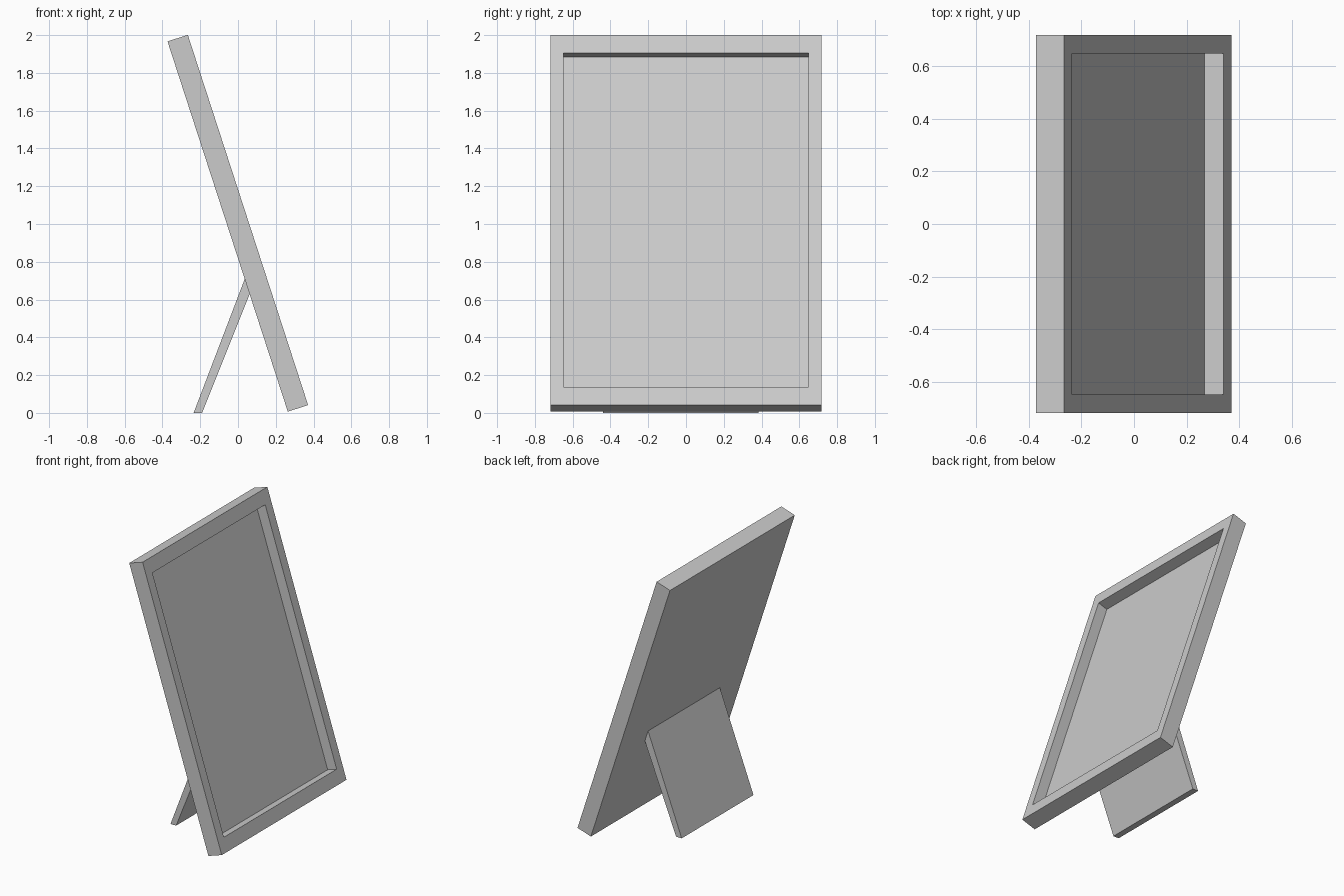
import bpy, bmesh, math
from mathutils import Matrix

if "Cube" in bpy.data.objects:
    bpy.data.objects.remove(bpy.data.objects["Cube"])

TILT = math.radians(-18)
THICK, WIDTH, HEIGHT = 0.113, 1.434, 2.061
OPEN_W, OPEN_H, DEPTH = 1.296, 1.861, 0.076


def add_object(name, bm):
    bmesh.ops.recalc_face_normals(bm, faces=bm.faces)
    mesh = bpy.data.meshes.new(name)
    bm.to_mesh(mesh)
    bm.free()
    obj = bpy.data.objects.new(name, mesh)
    bpy.context.collection.objects.link(obj)
    return obj


# Frame: tilted slab whose front face is inset and pushed in
bm = bmesh.new()
bmesh.ops.create_cube(bm, size=1, matrix=Matrix.Diagonal((THICK, WIDTH, HEIGHT, 1)))
bm.normal_update()
front = next(f for f in bm.faces if f.normal.x > 0.9)
bmesh.ops.inset_region(bm, faces=[front], thickness=0.05)
for v in front.verts:
    v.co.y = math.copysign(OPEN_W / 2, v.co.y)
    v.co.z = math.copysign(OPEN_H / 2, v.co.z)
floor = bmesh.ops.extrude_discrete_faces(bm, faces=[front])["faces"][0]
bmesh.ops.translate(bm, verts=floor.verts, vec=(-DEPTH, 0, 0))
frame = add_object("picture_frame", bm)
frame.location = (-0.001, 0, 1.004)
frame.rotation_euler.y = TILT

# Rear stand: slanted flap, cut flat at the ground and against the back
bm = bmesh.new()
profile = [(-0.235, 0), (-0.19, 0), (0.062, 0.63), (0.036, 0.71)]
side = bm.faces.new([bm.verts.new((x, -0.44, z)) for x, z in profile])
ext = bmesh.ops.extrude_face_region(bm, geom=[side])["geom"]
bmesh.ops.translate(bm, verts=[g for g in ext if isinstance(g, bmesh.types.BMVert)],
                    vec=(0, 0.825, 0))
add_object("rear_stand", bm)
